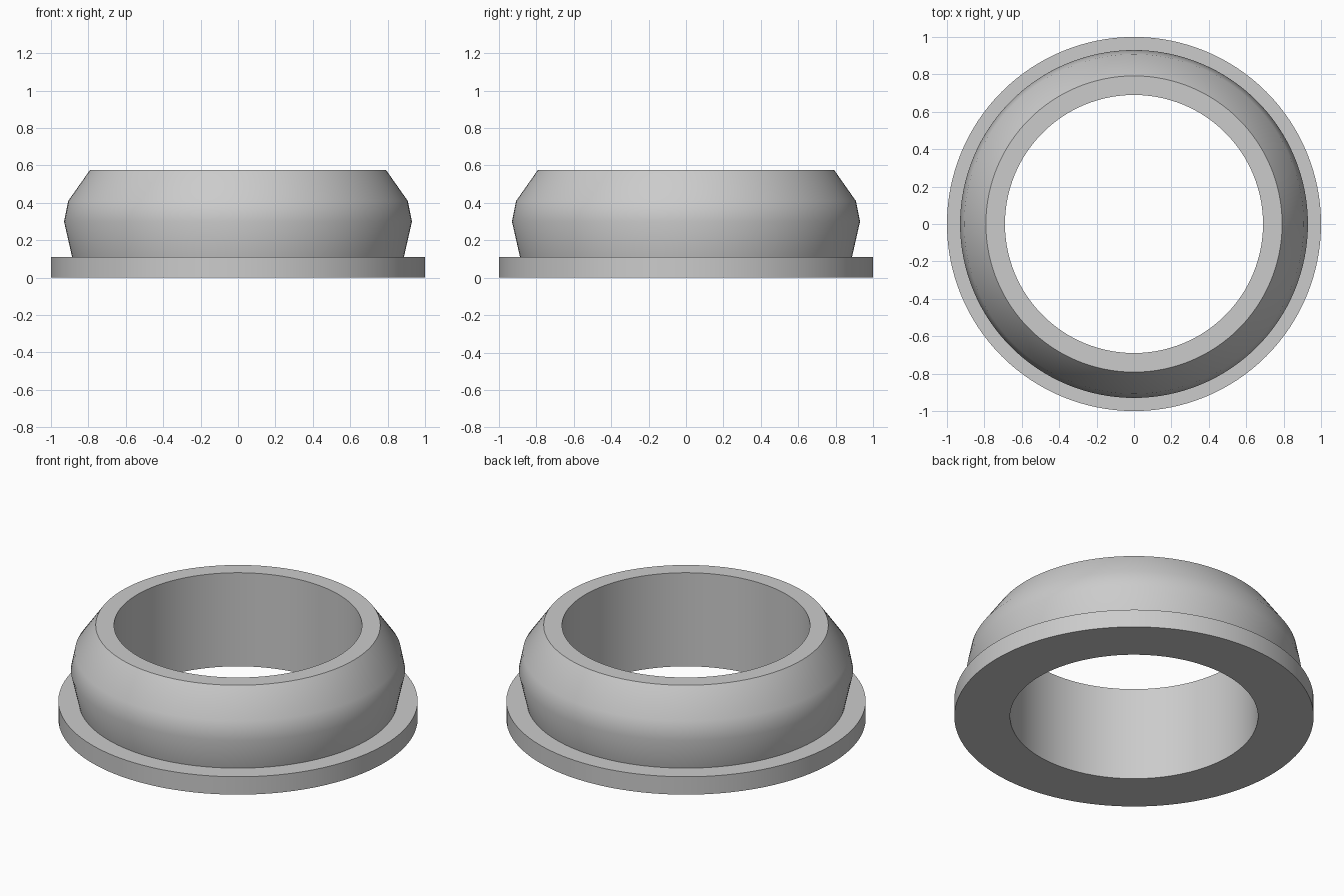
import bpy
import bmesh
import math

# Remove the default object
cube = bpy.data.objects.get("Cube")
if cube:
    bpy.data.objects.remove(cube, do_unlink=True)

SEGMENTS = 128


def make_material(name, colour):
    mat = bpy.data.materials.new(name)
    mat.use_nodes = True
    mat.diffuse_color = colour
    mat.node_tree.nodes["Principled BSDF"].inputs["Base Color"].default_value = colour
    return mat


def lathe(name, profile, mat):
    """Spin a closed (radius, height) profile around the z axis."""
    bm = bmesh.new()
    verts = [bm.verts.new((r, 0, z)) for r, z in profile]
    edges = [bm.edges.new((a, b)) for a, b in zip(verts, verts[1:] + verts[:1])]
    bmesh.ops.spin(bm, geom=verts + edges, cent=(0, 0, 0), axis=(0, 0, 1),
                   angle=math.tau, steps=SEGMENTS, use_merge=True)
    bmesh.ops.remove_doubles(bm, verts=bm.verts, dist=1e-5)
    bmesh.ops.recalc_face_normals(bm, faces=bm.faces)
    mesh = bpy.data.meshes.new(name)
    bm.to_mesh(mesh)
    bm.free()
    mesh.materials.append(mat)
    obj = bpy.data.objects.new(name, mesh)
    bpy.context.collection.objects.link(obj)
    bpy.ops.object.select_all(action="DESELECT")
    obj.select_set(True)
    bpy.context.view_layer.objects.active = obj
    bpy.ops.object.shade_smooth_by_angle(angle=math.radians(40))
    return obj


grey = make_material("light grey", (0.6, 0.6, 0.6, 1))

# Flanged ring: bore, wide base flange, undercut neck, bulge and tapered top
lathe("flanged_ring", [
    (0.69, 0), (1, 0), (1, 0.11),       # bore bottom and flange
    (0.887, 0.11), (0.93, 0.30),        # undercut neck up to the bulge
    (0.908, 0.41), (0.792, 0.575),      # shoulder and taper
    (0.69, 0.575),                      # flat rim
], grey)
